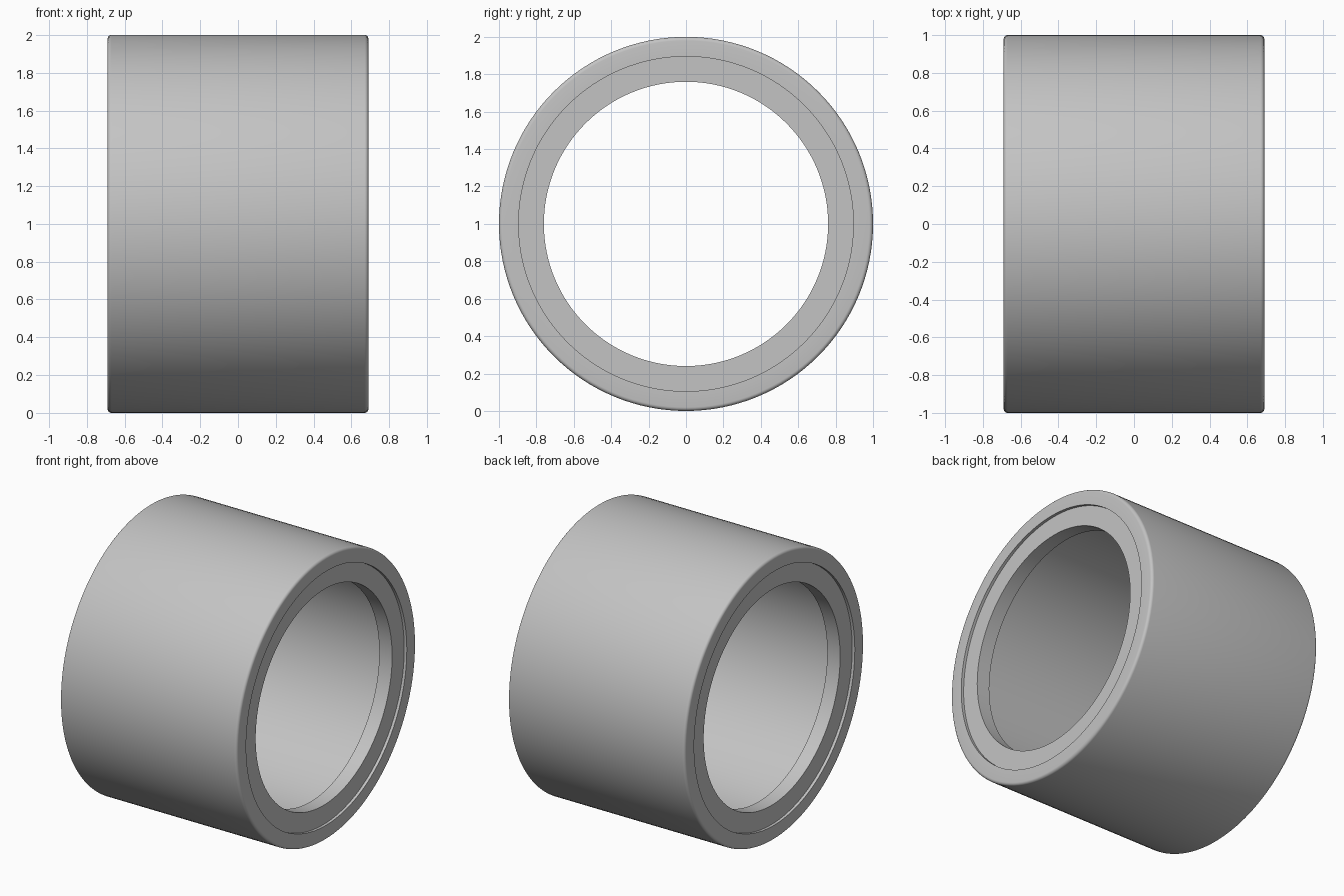
import bpy
import bmesh
from math import pi, sin, cos, radians
from mathutils import Vector

if "Cube" in bpy.data.objects:
    bpy.data.objects.remove(bpy.data.objects["Cube"])

HALF_LENGTH = 0.69
OUTER_R = 1.0
SEAT_R = 0.895
BORE_R = 0.76
FILLET = 0.02
RECESS = 0.02
SEAL_DEPTH = 0.1
SIDES = 128

steel = bpy.data.materials.new("light_grey_steel")
steel.use_nodes = True
colour = (0.55, 0.55, 0.55, 1)
steel.diffuse_color = colour
steel.node_tree.nodes["Principled BSDF"].inputs["Base Color"].default_value = colour


def revolve(name, profile):
    """Spin a closed (x, radius) profile around the x axis through z = 1."""
    bm = bmesh.new()
    verts = [bm.verts.new((x, 0, r)) for x, r in profile]
    edges = [bm.edges.new((v, verts[i - 1])) for i, v in enumerate(verts)]
    bmesh.ops.spin(bm, geom=verts + edges, cent=(0, 0, 0), axis=(1, 0, 0),
                   angle=2 * pi, steps=SIDES, use_merge=True)
    bmesh.ops.remove_doubles(bm, verts=bm.verts, dist=0.0001)
    bmesh.ops.recalc_face_normals(bm, faces=bm.faces)
    bmesh.ops.translate(bm, verts=bm.verts, vec=Vector((0, 0, OUTER_R)))
    mesh = bpy.data.meshes.new(name)
    bm.to_mesh(mesh)
    bm.free()
    mesh.materials.append(steel)
    obj = bpy.data.objects.new(name, mesh)
    bpy.context.collection.objects.link(obj)
    bpy.ops.object.select_all(action="DESELECT")
    obj.select_set(True)
    bpy.context.view_layer.objects.active = obj
    bpy.ops.object.shade_smooth_by_angle(angle=radians(30))
    return obj


# Outer sleeve with rounded rims
rim = [(HALF_LENGTH - FILLET + FILLET * sin(a), OUTER_R - FILLET + FILLET * cos(a))
       for a in (i * pi / 10 for i in range(6))]
half = rim + [(HALF_LENGTH, SEAT_R)]
revolve("outer_sleeve", half + [(-x, r) for x, r in reversed(half)])

# Seal rings set just inside each end
for side, name in ((1, "left_seal_ring"), (-1, "right_seal_ring")):
    face = side * (HALF_LENGTH - RECESS)
    back = face - side * SEAL_DEPTH
    revolve(name, [(face, SEAT_R), (face, BORE_R), (back, BORE_R), (back, SEAT_R)])
